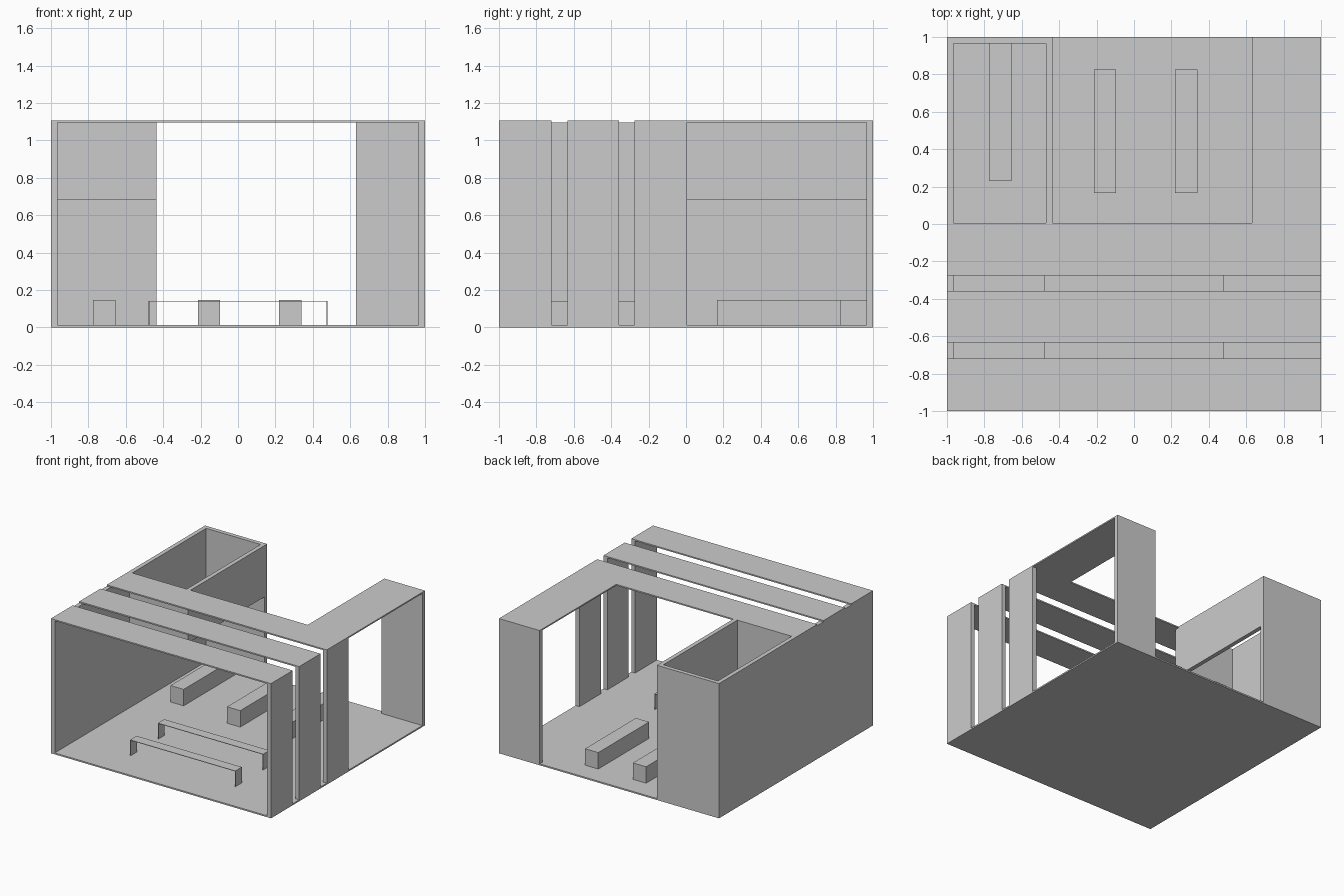
import bpy, bmesh

if "Cube" in bpy.data.objects:
    bpy.data.objects.remove(bpy.data.objects["Cube"])

H, T = 1.107, 0.035          # overall height, wall thickness
F, R = 0.012, 1.096          # floor top, roof underside
IN = 1 - T                   # inner face of the walls
HANG = 0.685                 # bottom of the hanging tower walls


def prism(name, pts, axis, lo, hi):
    """Extrude a closed outline along 'y' (pts are x,z) or 'z' (pts are x,y)."""
    def place(p, d):
        return (p[0], d, p[1]) if axis == 'y' else (p[0], p[1], d)
    bm = bmesh.new()
    a = [bm.verts.new(place(p, lo)) for p in pts]
    b = [bm.verts.new(place(p, hi)) for p in pts]
    bm.faces.new(a)
    bm.faces.new(b[::-1])
    for i in range(len(pts)):
        j = (i + 1) % len(pts)
        bm.faces.new((a[i], b[i], b[j], a[j]))
    bmesh.ops.recalc_face_normals(bm, faces=bm.faces)
    me = bpy.data.meshes.new(name)
    bm.to_mesh(me)
    bm.free()
    ob = bpy.data.objects.new(name, me)
    bpy.context.collection.objects.link(ob)
    return ob


def box(name, x0, x1, y0, y1, z0, z1):
    return prism(name, [(x0, y0), (x1, y0), (x1, y1), (x0, y1)], 'z', z0, z1)


# Floor slab and long left wall
box("floor", -1, 1, -1, 1, 0, F)
box("left_wall", -1, -IN, -1, 0.005, F, R)

# Front bands: roof strip folding down into the right wall
band = [(-1, R), (IN, R), (IN, F), (1, F), (1, H), (-1, H)]
for i, (y0, y1) in enumerate([(-1, -0.718), (-0.633, -0.357)]):
    prism(f"roof_band_{i + 1}", band, 'y', y0, y1)

# Rear band: L-shaped roof, its side wall and the back right panel
prism("rear_roof", [(-1, -0.275), (1, -0.275), (1, 1), (0.63, 1),
                    (0.63, 0.005), (-1, 0.005)], 'z', R, H)
box("rear_side_wall", IN, 1, -0.275, 0.005, F, R)
box("back_right_panel", 0.63, 1, IN, 1, F, R)

# Open-topped tower: solid outer corner, hanging inner walls
prism("tower_outer_wall", [(-1, 0.005), (-IN, 0.005), (-IN, IN), (-0.435, IN),
                           (-0.435, 1), (-1, 1)], 'z', F, H)
box("tower_hanging_side", -0.47, -0.435, 0.005, IN, HANG, H)
box("tower_hanging_front", -IN, -0.435, -0.03, 0.005, HANG, R)

# Solid block benches
for i, (x, y0, y1) in enumerate([(-0.775, 0.23, IN), (-0.215, 0.165, 0.825),
                                 (0.22, 0.165, 0.825)]):
    box(f"block_bench_{i + 1}", x, x + 0.12, y0, y1, F, 0.147)

# Thin folded-sheet benches beneath the roof gaps
a, t, z = 0.478, 0.004, 0.142
sheet = [(-a, F), (-a, z), (a, z), (a, F), (a - t, F), (a - t, z - t),
         (t - a, z - t), (t - a, F)]
for i, (y0, y1) in enumerate([(-0.718, -0.633), (-0.357, -0.275)]):
    prism(f"folded_bench_{i + 1}", sheet, 'y', y0, y1)
